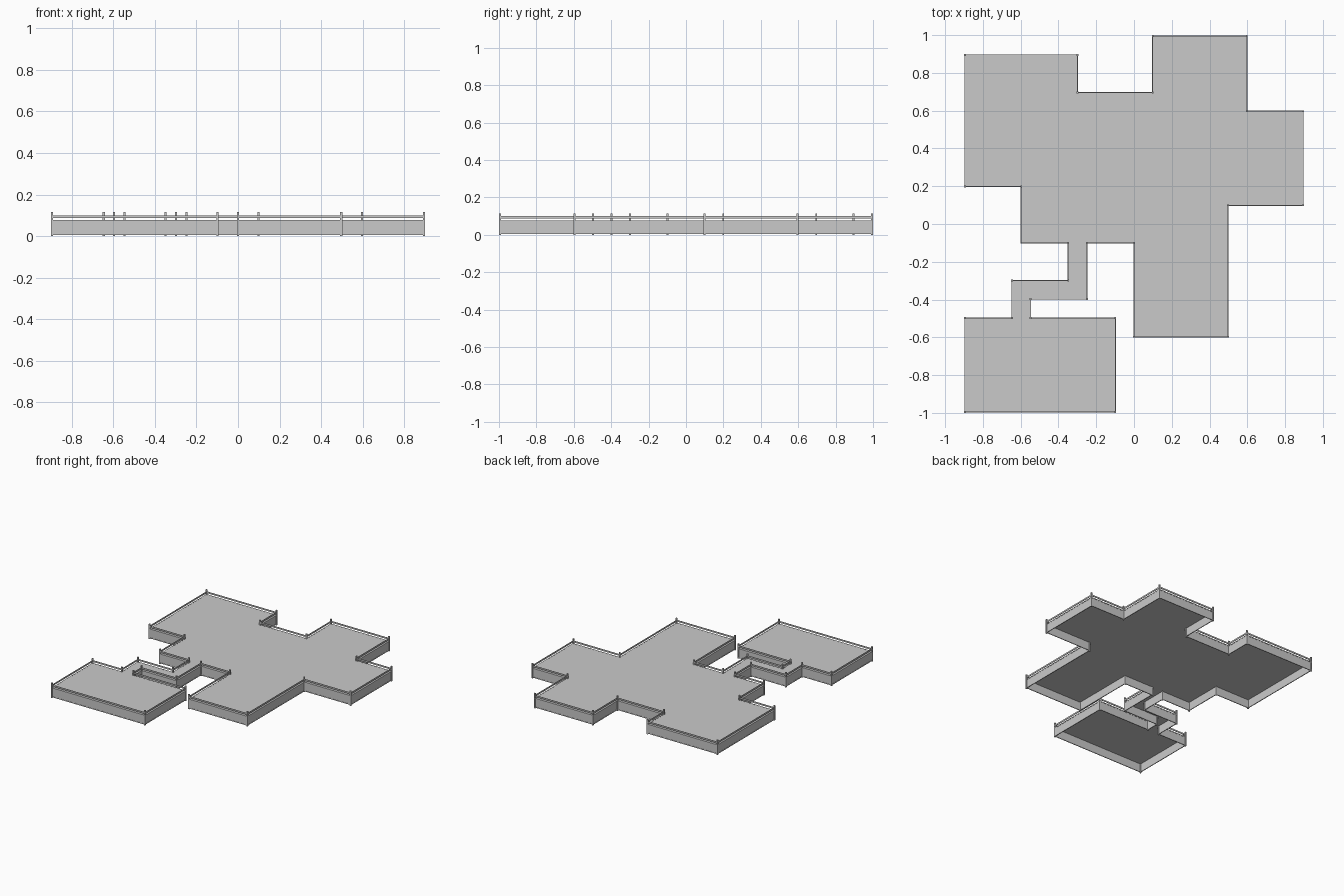
import bpy, bmesh
from mathutils import Vector

cube = bpy.data.objects.get("Cube")
if cube:
    bpy.data.objects.remove(cube, do_unlink=True)

# Single light grey for every part
GREY = bpy.data.materials.new("light grey")
GREY.use_nodes = True
GREY.diffuse_color = (0.59, 0.59, 0.59, 1)
GREY.node_tree.nodes["Principled BSDF"].inputs["Base Color"].default_value = GREY.diffuse_color

# Plan outline, counter-clockwise, in tenths of a unit
PLAN = [(-9, -10), (-1, -10), (-1, -5), (-5.5, -5), (-5.5, -4), (-2.5, -4), (-2.5, -1),
        (0, -1), (0, -6), (5, -6), (5, 1), (9, 1), (9, 6), (6, 6), (6, 10), (1, 10),
        (1, 7), (-3, 7), (-3, 9), (-9, 9), (-9, 2), (-6, 2), (-6, -1), (-3.5, -1),
        (-3.5, -3), (-6.5, -3), (-6.5, -5), (-9, -5)]
OUTLINE = [Vector((x, y, 0)) * 0.0995 for x, y in PLAN]
EDGES = list(zip(OUTLINE, OUTLINE[1:] + OUTLINE[:1]))
DECK_Z = 0.077


def finish(bm, name):
    mesh = bpy.data.meshes.new(name)
    bm.to_mesh(mesh)
    bm.free()
    mesh.materials.append(GREY)
    obj = bpy.data.objects.new(name, mesh)
    bpy.context.collection.objects.link(obj)


def add_box(bm, lo, hi):
    vs = bmesh.ops.create_cube(bm, size=1)["verts"]
    for v in vs:
        v.co = Vector([(a + b) / 2 + c * (b - a) for a, b, c in zip(lo, hi, v.co)])


def edge_bars(name, z0, z1, half):
    """One straight bar along every side of the outline."""
    bm = bmesh.new()
    for a, b in EDGES:
        add_box(bm, (min(a.x, b.x) - half, min(a.y, b.y) - half, z0),
                (max(a.x, b.x) + half, max(a.y, b.y) + half, z1))
    finish(bm, name)


# Deck slab
bm = bmesh.new()
face = bm.faces.new([bm.verts.new((p.x, p.y, DECK_Z)) for p in OUTLINE])
low = bmesh.ops.extrude_face_region(bm, geom=[face])["geom"]
for v in low:
    if isinstance(v, bmesh.types.BMVert):
        v.co.z -= 0.006
bmesh.ops.recalc_face_normals(bm, faces=bm.faces)
finish(bm, "deck")

# Skirt walls hanging below the deck, with trims, and the guard rail above
edge_bars("skirt_wall", 0.006, 0.075, 0.0015)
edge_bars("bottom_trim", 0.005, 0.011, 0.003)
edge_bars("top_trim", 0.071, 0.0775, 0.003)
edge_bars("guard_rail", 0.088, 0.1, 0.002)

# Corner posts
bm = bmesh.new()
for p in OUTLINE:
    add_box(bm, (p.x - 0.005, p.y - 0.005, 0), (p.x + 0.005, p.y + 0.005, 0.115))
finish(bm, "corner_posts")
